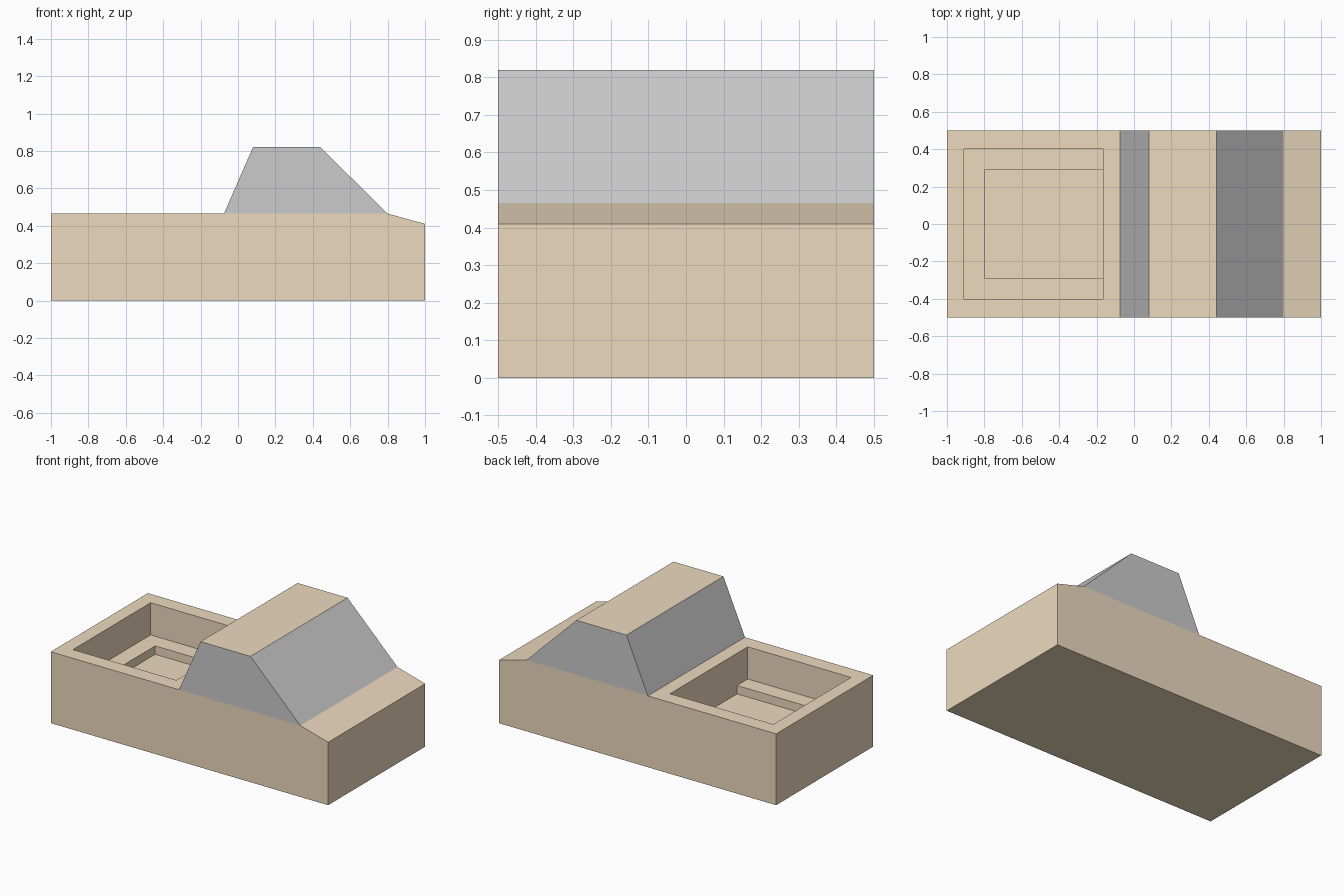
import bpy, bmesh

if "Cube" in bpy.data.objects:
    bpy.data.objects.remove(bpy.data.objects["Cube"])

tan = bpy.data.materials.new("tan_paint")
tan.diffuse_color = (0.85, 0.70, 0.52, 1)
tan.use_nodes = True
tan.node_tree.nodes["Principled BSDF"].inputs["Base Color"].default_value = tan.diffuse_color

# Side outline of the truck (x, z), counter-clockwise from the rear bottom
outline = [(-1, 0), (1, 0), (1, 0.41), (0.8, 0.465),
           (0.44, 0.82), (0.08, 0.82), (-0.075, 0.465), (-1, 0.465)]
BODY, GLASS = 0, 1

bm = bmesh.new()
near = [bm.verts.new((x, -0.5, z)) for x, z in outline]
far = [bm.verts.new((x, 0.5, z)) for x, z in outline]

# Side panels: lower body and cabin windows
for side in (near, far):
    bm.faces.new([side[i] for i in (0, 1, 2, 3, 6, 7)]).material_index = BODY
    bm.faces.new(side[3:7]).material_index = GLASS

# Panels across the width; windscreen (3) and rear window (5) are glass
for i in range(8):
    j = (i + 1) % 8
    face = bm.faces.new((near[i], near[j], far[j], far[i]))
    face.material_index = GLASS if i in (3, 5) else BODY

bmesh.ops.recalc_face_normals(bm, faces=bm.faces)
mesh = bpy.data.meshes.new("truck_body")
bm.to_mesh(mesh)
bm.free()
mesh.materials.append(tan)
mesh.materials.append(None)
body = bpy.data.objects.new("truck_body", mesh)
bpy.context.collection.objects.link(body)


def cut_box(name, x0, x1, half_y, z0, z1):
    """Cut a box-shaped recess out of the body."""
    bpy.ops.mesh.primitive_cube_add(size=1, location=((x0 + x1) / 2, 0, (z0 + z1) / 2))
    cutter = bpy.context.object
    cutter.name = name
    cutter.scale = (x1 - x0, 2 * half_y, z1 - z0)
    cutter.hide_render = True
    bpy.context.view_layer.update()
    mod = body.modifiers.new(name, 'BOOLEAN')
    mod.operation = 'DIFFERENCE'
    mod.solver = 'EXACT'
    mod.object = cutter
    bpy.context.view_layer.objects.active = body
    bpy.ops.object.modifier_apply(modifier=name)
    bpy.data.objects.remove(cutter)


# Cargo bed, then the shallower recess in its floor
cut_box("bed_cutter", -0.91, -0.165, 0.4, 0.255, 0.6)
cut_box("floor_cutter", -0.8, -0.165, 0.29, 0.2, 0.35)
